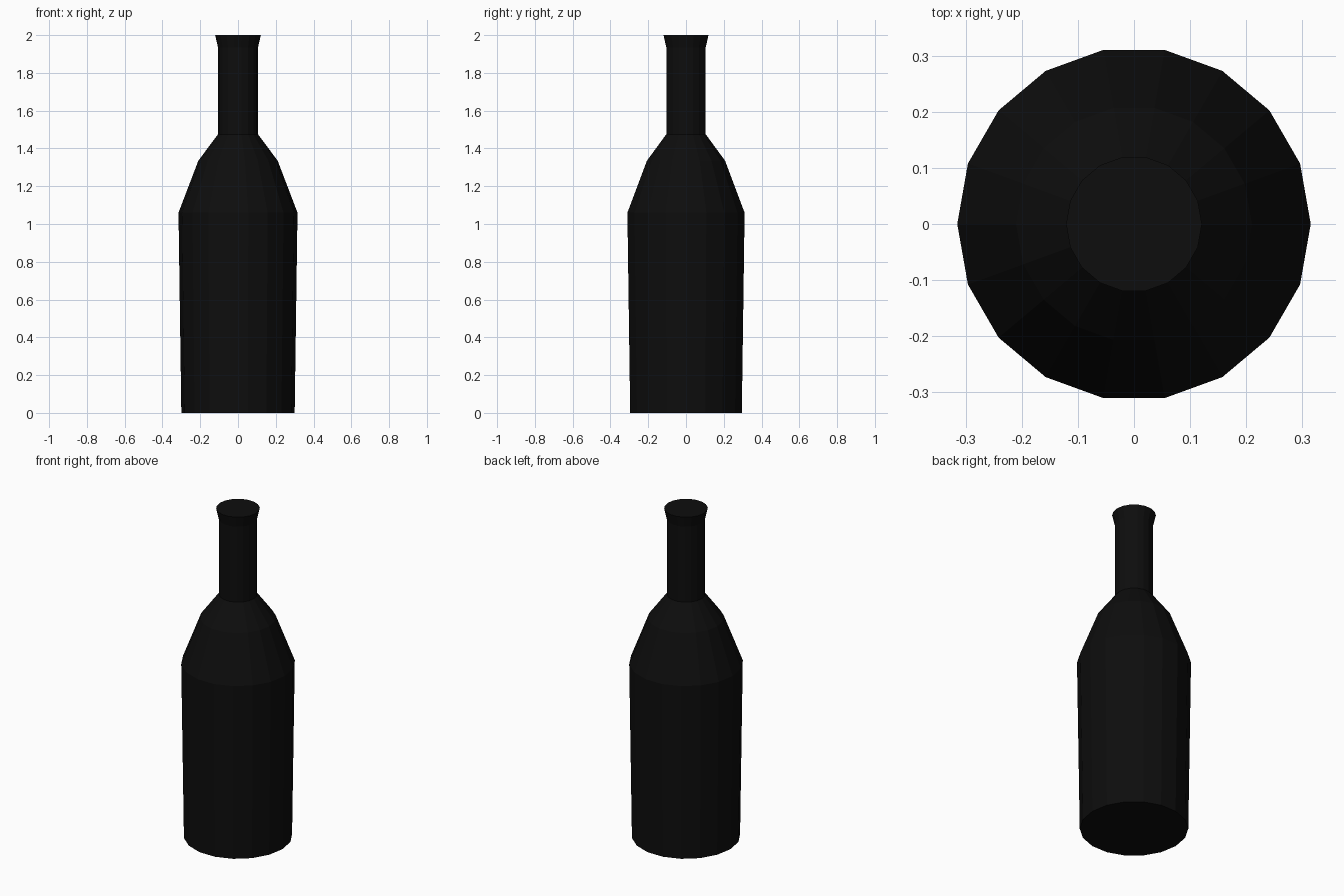
import bpy
import bmesh
from math import cos, sin, tau

cube = bpy.data.objects.get("Cube")
if cube:
    bpy.data.objects.remove(cube, do_unlink=True)

SIDES = 18
# Radius and height from the base up to the lip
PROFILE = [(0.3, 0), (0.315, 1.06), (0.21, 1.335),
           (0.106, 1.475), (0.106, 1.935), (0.121, 2)]


def make_material(name, color):
    mat = bpy.data.materials.new(name)
    mat.use_nodes = True
    mat.diffuse_color = color
    mat.node_tree.nodes["Principled BSDF"].inputs["Base Color"].default_value = color
    return mat


def lathe(name, profile, mat):
    bm = bmesh.new()
    rings = [[bm.verts.new((r * cos(tau * i / SIDES), r * sin(tau * i / SIDES), z))
              for i in range(SIDES)] for r, z in profile]
    for low, high in zip(rings, rings[1:]):
        for i in range(SIDES):
            j = (i + 1) % SIDES
            bm.faces.new((low[i], low[j], high[j], high[i]))
    # Flat base and flat top
    bm.faces.new(rings[0][::-1])
    bm.faces.new(rings[-1])
    mesh = bpy.data.meshes.new(name)
    bm.to_mesh(mesh)
    bm.free()
    mesh.materials.append(mat)
    obj = bpy.data.objects.new(name, mesh)
    bpy.context.collection.objects.link(obj)
    return obj


# Faceted bottle: tapered body, sloped shoulders, neck and flared lip
lathe("bottle", PROFILE, make_material("black_glass", (0.004, 0.004, 0.004, 1)))
